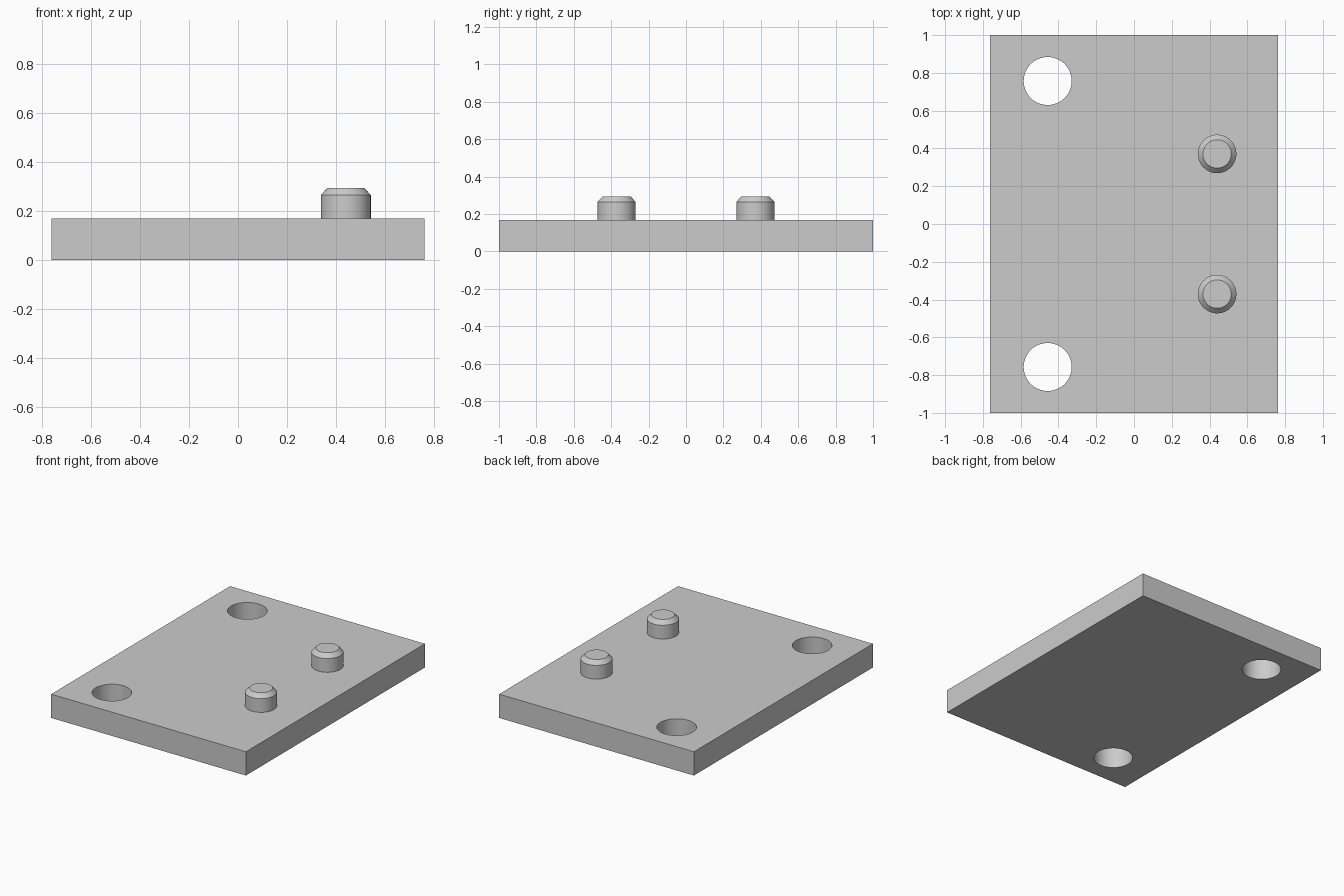
import bpy
import math

cube = bpy.data.objects.get("Cube")
if cube:
    bpy.data.objects.remove(cube, do_unlink=True)

WIDTH, LENGTH, THICK = 1.524, 2.0, 0.168
HOLE_X, HOLE_Y, HOLE_R = -0.457, 0.757, 0.127
PEG_X, PEG_Y, PEG_R, PEG_TIP_R = 0.44, 0.371, 0.102, 0.075
PEG_SHOULDER, PEG_TOP = 0.265, 0.294
SIDES = 64

grey = bpy.data.materials.new("plain grey")
grey.use_nodes = True
colour = (0.6, 0.6, 0.6, 1)
grey.diffuse_color = colour
grey.node_tree.nodes["Principled BSDF"].inputs["Base Color"].default_value = colour


def smooth(obj):
    bpy.ops.object.select_all(action="DESELECT")
    obj.select_set(True)
    bpy.context.view_layer.objects.active = obj
    bpy.ops.object.shade_smooth_by_angle(angle=math.radians(30))


# Base plate
bpy.ops.mesh.primitive_cube_add(size=1, location=(0, 0, THICK / 2))
plate = bpy.context.object
plate.name = "base_plate"
plate.scale = (WIDTH, LENGTH, THICK)
bpy.ops.object.transform_apply(location=False, rotation=False, scale=True)
plate.data.materials.append(grey)

# Two through holes on the right side
for side in (-1, 1):
    bpy.ops.mesh.primitive_cylinder_add(
        vertices=SIDES, radius=HOLE_R, depth=THICK * 3,
        location=(HOLE_X, side * HOLE_Y, THICK / 2))
    cutter = bpy.context.object
    cutter.name = "hole_cutter"
    cutter.hide_render = True
    cutter.data.materials.append(grey)
    cut = plate.modifiers.new("hole", "BOOLEAN")
    cut.operation = "DIFFERENCE"
    cut.solver = "EXACT"
    cut.object = cutter
    bpy.context.view_layer.objects.active = plate
    bpy.ops.object.modifier_apply(modifier=cut.name)
    bpy.data.objects.remove(cutter, do_unlink=True)
smooth(plate)


def peg(name, y):
    """Round peg with a chamfered tip, standing on the plate."""
    profile = [(PEG_R, THICK), (PEG_R, PEG_SHOULDER), (PEG_TIP_R, PEG_TOP)]
    verts = [(r * math.cos(a), r * math.sin(a), z - THICK)
             for r, z in profile
             for a in (math.tau * i / SIDES for i in range(SIDES))]
    faces = [(k * SIDES + i, k * SIDES + (i + 1) % SIDES,
              (k + 1) * SIDES + (i + 1) % SIDES, (k + 1) * SIDES + i)
             for k in range(len(profile) - 1) for i in range(SIDES)]
    faces.append(tuple(range(2 * SIDES, 3 * SIDES)))
    faces.append(tuple(reversed(range(SIDES))))
    mesh = bpy.data.meshes.new(name)
    mesh.from_pydata(verts, [], faces)
    mesh.materials.append(grey)
    obj = bpy.data.objects.new(name, mesh)
    obj.location = (PEG_X, y, THICK)
    bpy.context.collection.objects.link(obj)
    smooth(obj)


# Two locating pegs on the left side
peg("front_peg", -PEG_Y)
peg("back_peg", PEG_Y)
